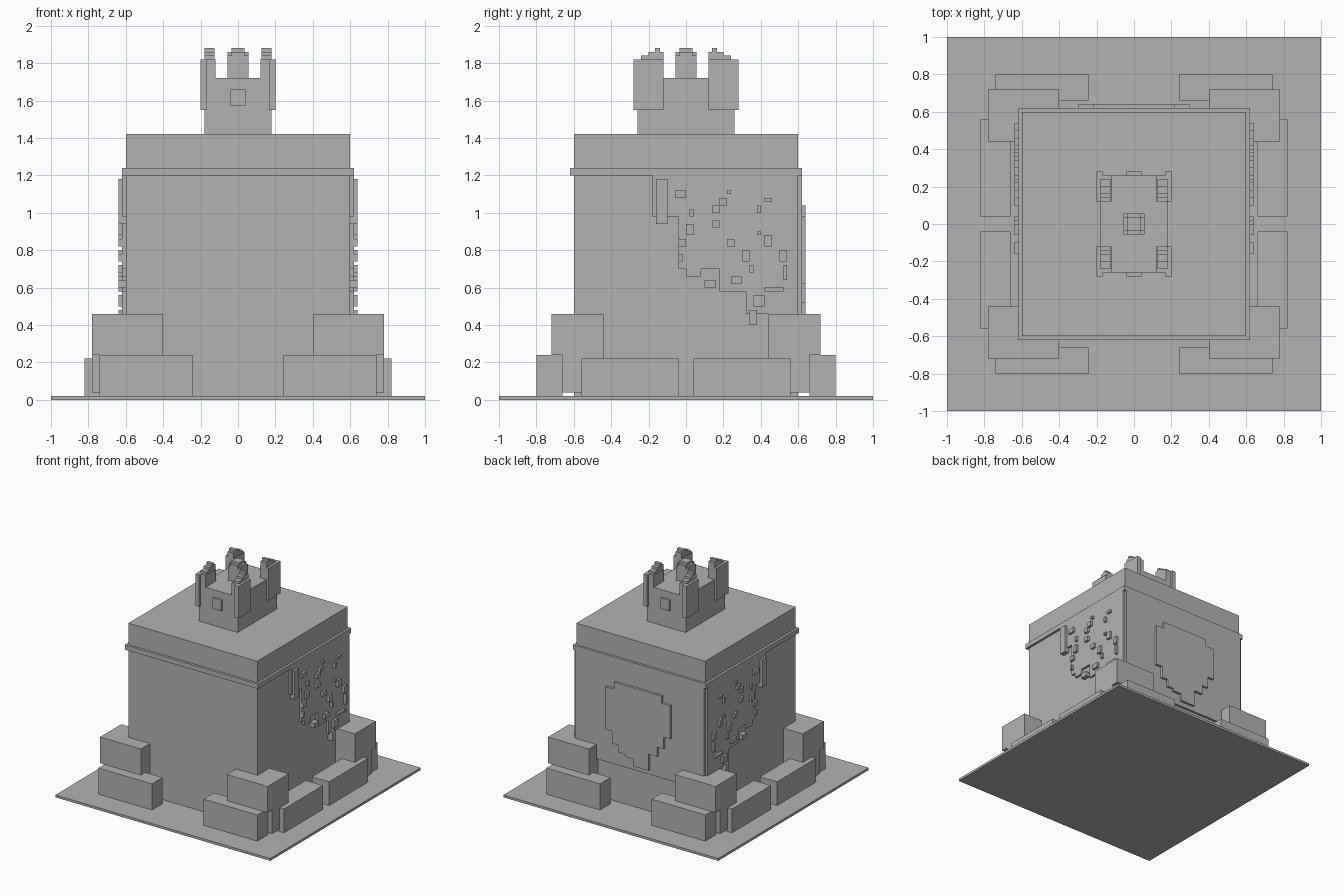
import bpy
import bmesh
from mathutils import Vector

default_cube = bpy.data.objects.get("Cube")
if default_cube:
    bpy.data.objects.remove(default_cube, do_unlink=True)

GREY = (0.45, 0.45, 0.45, 1.0)
stone = bpy.data.materials.new("stone_grey")
stone.diffuse_color = GREY
stone.use_nodes = True
stone.node_tree.nodes["Principled BSDF"].inputs["Base Color"].default_value = GREY

UNIT = 0.02  # size of one small cell


def finish(bm, name):
    bmesh.ops.recalc_face_normals(bm, faces=bm.faces)
    mesh = bpy.data.meshes.new(name)
    bm.to_mesh(mesh)
    bm.free()
    mesh.materials.append(stone)
    obj = bpy.data.objects.new(name, mesh)
    bpy.context.collection.objects.link(obj)
    return obj


def box(name, xs, ys, zs):
    """Box between the paired limits on each axis."""
    bm = bmesh.new()
    bmesh.ops.create_cube(bm, size=1)
    limits = [sorted(pair) for pair in (xs, ys, zs)]
    for vert in bm.verts:
        vert.co = Vector([hi if c > 0 else lo for c, (lo, hi) in zip(vert.co, limits)])
    return finish(bm, name)


def stepped_panel(name, outline, place, depth):
    """Flat panel from an outline in cells, extruded along depth."""
    bm = bmesh.new()
    face = bm.faces.new([bm.verts.new(place(a * UNIT, b * UNIT)) for a, b in outline])
    result = bmesh.ops.extrude_face_region(bm, geom=[face])
    moved = [g for g in result["geom"] if isinstance(g, bmesh.types.BMVert)]
    bmesh.ops.translate(bm, verts=moved, vec=depth)
    return finish(bm, name)


def scaled(sign, low, high):
    return (sign * low, sign * high)


SIDES = ((1, "left"), (-1, "right"))
ENDS = ((-1, "front"), (1, "back"))

# Ground slab, main body, trim band and roof block
box("ground_slab", (-1, 1), (-1, 1), (0, 0.02))
box("main_body", (-0.6, 0.6), (-0.6, 0.6), (0.02, 1.2))
box("trim_band", (-0.62, 0.62), (-0.62, 0.62), (1.2, 1.24))
box("roof_block", (-0.6, 0.6), (-0.6, 0.6), (1.24, 1.42))

# Rear cladding with its stepped shield
box("back_cladding", (-0.6, 0.6), (0.6, 0.62), (0.34, 1.2))
SHIELD = [(15, 49), (11, 49), (11, 52), (-11, 52), (-11, 49), (-15, 49),
          (-15, 35), (-12, 35), (-12, 30), (-9, 30), (-9, 26), (-5, 26),
          (-5, 19), (2, 19), (2, 22), (6, 22), (6, 23), (9, 23),
          (9, 26), (12, 26), (12, 31), (15, 31)]
stepped_panel("back_shield", SHIELD, lambda a, b: (a, 0.61, b), (0, 0.03, 0))

# Stepped cladding on both flanks, with scattered raised chips
CLADDING = [(-9, 60), (-9, 49), (-2, 49), (-2, 35), (0, 35), (0, 33),
            (4, 33), (4, 35), (9, 35), (9, 29), (16, 29), (16, 23),
            (22, 23), (22, 15), (30, 15), (30, 60)]
CHIPS = [(-8, -5, 47, 59), (-3, 0, 54, 56), (1, 2, 49, 51), (0, 2, 44, 47),
         (-2, 0, 41, 43), (-2, -1, 37, 39), (7, 9, 50, 52), (9, 11, 52, 54),
         (11, 12, 55, 56), (7, 9, 46, 48), (11, 13, 41, 43), (15, 17, 37, 40),
         (19, 20, 50, 52), (21, 23, 53, 54), (21, 23, 41, 44), (17, 18, 34, 36),
         (26, 27, 32, 36), (25, 27, 37, 40), (12, 15, 31, 33), (21, 26, 29, 30),
         (18, 21, 25, 28), (17, 19, 20, 24), (5, 8, 30, 32), (19, 20, 44, 45)]
for sx, side in SIDES:
    stepped_panel(side + "_cladding", CLADDING,
                  lambda a, b: (sx * 0.6, a, b), (sx * 0.02, 0, 0))
    for i, (y_low, y_high, z_low, z_high) in enumerate(CHIPS):
        box(f"{side}_chip_{i}", scaled(sx, 0.6, 0.64),
            scaled(UNIT, y_low, y_high), scaled(UNIT, z_low, z_high))

# Corner rubble blocks and turret corners
for sx, side in SIDES:
    for sy, end in ENDS:
        tag = f"{end}_{side}_"
        box(tag + "upper_boulder", scaled(sx, 0.4, 0.78), scaled(sy, 0.44, 0.72), (0.24, 0.46))
        box(tag + "boulder_core", scaled(sx, 0.4, 0.78), scaled(sy, 0.44, 0.66), (0.04, 0.24))
        box(tag + "end_boulder", scaled(sx, 0.24, 0.74), scaled(sy, 0.66, 0.8), (0.02, 0.24))
        box(tag + "side_boulder", scaled(sx, 0.66, 0.82), scaled(sy, 0.04, 0.56), (0.02, 0.22))

        # Turret: outer plate, post and stepped peak
        box(tag + "turret_plate", scaled(sx, 0.165, 0.2), scaled(sy, 0.12, 0.28), (1.55, 1.82))
        box(tag + "turret_post", scaled(sx, 0.12, 0.18), scaled(sy, 0.12, 0.26), (1.7, 1.82))
        peak = ((0.12, 0.24), (0.12, 0.2), (0.14, 0.165))
        for i, (low, high) in enumerate(peak):
            base = 1.82 + i * UNIT
            box(f"{tag}turret_peak_{i}", scaled(sx, 0.125, 0.18), scaled(sy, low, high),
                (base, base + UNIT))

# Turret body with a small plaque on each end
box("turret_body", (-0.18, 0.18), (-0.26, 0.26), (1.42, 1.72))
for sy, end in ENDS:
    box(end + "_plaque", (-0.04, 0.04), scaled(sy, 0.26, 0.28), (1.57, 1.66))

# Central finial with stepped crown
box("finial_post", (-0.055, 0.055), (-0.055, 0.055), (1.72, 1.84))
box("finial_cross_wide", (-0.055, 0.055), (-0.035, 0.035), (1.84, 1.86))
box("finial_cross_deep", (-0.035, 0.035), (-0.055, 0.055), (1.84, 1.86))
box("finial_cap", (-0.035, 0.035), (-0.035, 0.035), (1.86, 1.88))
